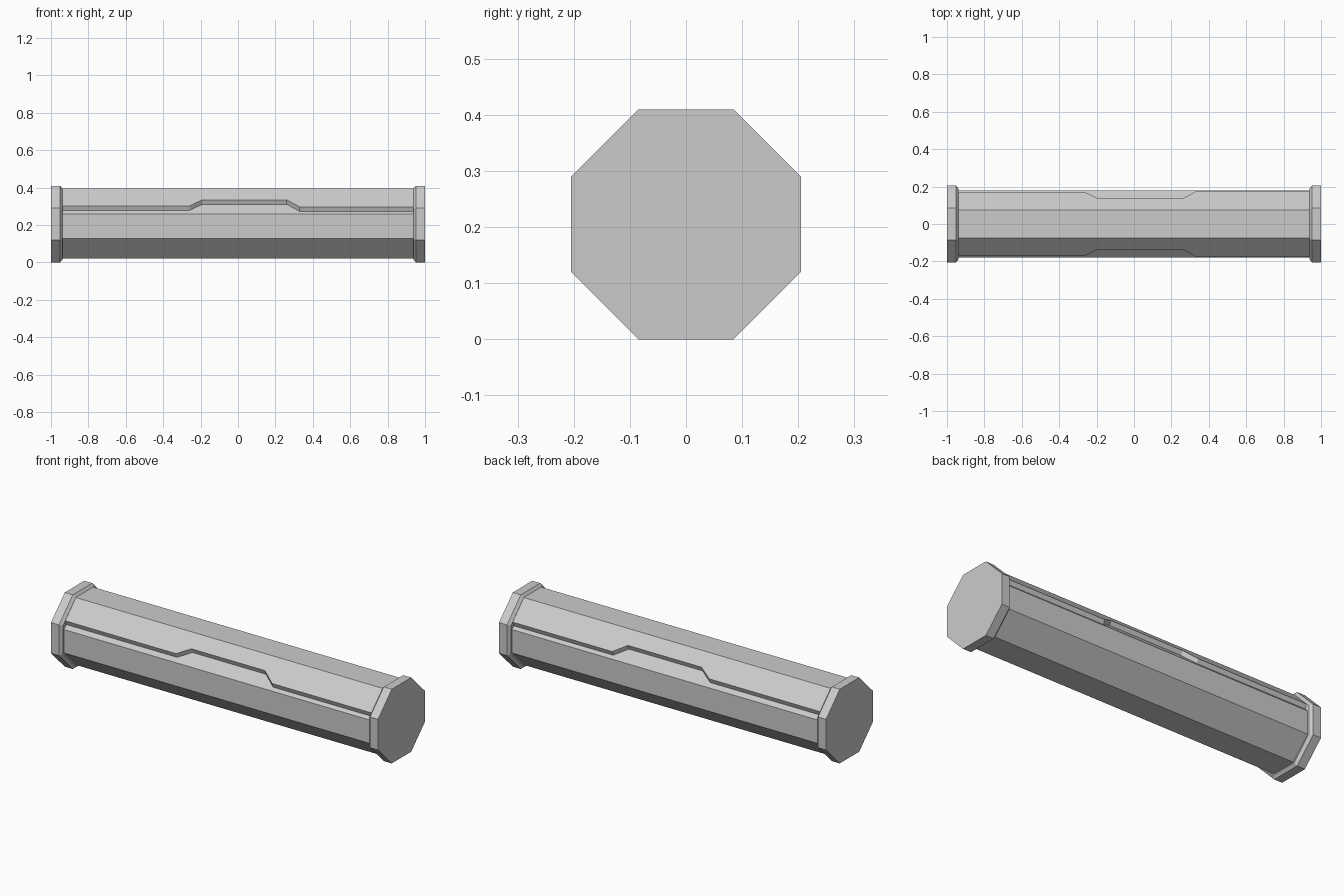
import bpy, bmesh

if "Cube" in bpy.data.objects:
    bpy.data.objects.remove(bpy.data.objects["Cube"])


def make_object(name, bm):
    bmesh.ops.recalc_face_normals(bm, faces=bm.faces)
    mesh = bpy.data.meshes.new(name)
    bm.to_mesh(mesh)
    bm.free()
    obj = bpy.data.objects.new(name, mesh)
    bpy.context.collection.objects.link(obj)
    return obj


def loft(name, rings):
    """Skin closed rings of 3D points and cap both ends."""
    bm = bmesh.new()
    loops = [[bm.verts.new(p) for p in ring] for ring in rings]
    n = len(loops[0])
    for a, b in zip(loops, loops[1:]):
        for i in range(n):
            j = (i + 1) % n
            bm.faces.new((a[i], a[j], b[j], b[i]))
    bm.faces.new(loops[0])
    bm.faces.new(loops[-1])
    return make_object(name, bm)


def section(x, half):
    """Full YZ ring at x from the right half profile."""
    pts = half + [(-y, z) for y, z in reversed(half)]
    return [(x, y, z) for y, z in pts]


def octagon(r, c=0.205):
    k = r * 0.4142
    return [(k, c - r), (r, c - k), (r, c + k), (k, c + r)]


# Octagonal tube with recessed upper diagonals
TOP, S_IN, S_OUT = 0.395, 0.438, 0.471
core = [(0.073, 0.021), (0.18, 0.129), (0.18, S_IN - 0.18), (S_IN - TOP, TOP)]
loft("tube_core", [section(-0.96, core), section(0.96, core)])

# Raised panels with a stepped lower edge on both upper diagonals
edge = [(-0.96, 0.278), (-0.26, 0.278), (-0.19, 0.311),
        (0.26, 0.311), (0.33, 0.273), (0.96, 0.273)]
top = [(x, TOP) for x, _ in reversed(edge)]
for side, name in ((-1, "front_panel"), (1, "back_panel")):
    inner = [(x, side * (S_IN - z), z) for x, z in edge + top]
    outer = [(x, side * (S_OUT - z), z)
             for x, z in [(x, z + 0.024) for x, z in edge] + top]
    loft(name, [inner, outer])

# Flared end caps
for s, name in ((-1, "left_cap"), (1, "right_cap")):
    loft(name, [section(s * x, octagon(r)) for x, r in
                ((0.938, 0.189), (0.951, 0.205), (1.0, 0.205))])
